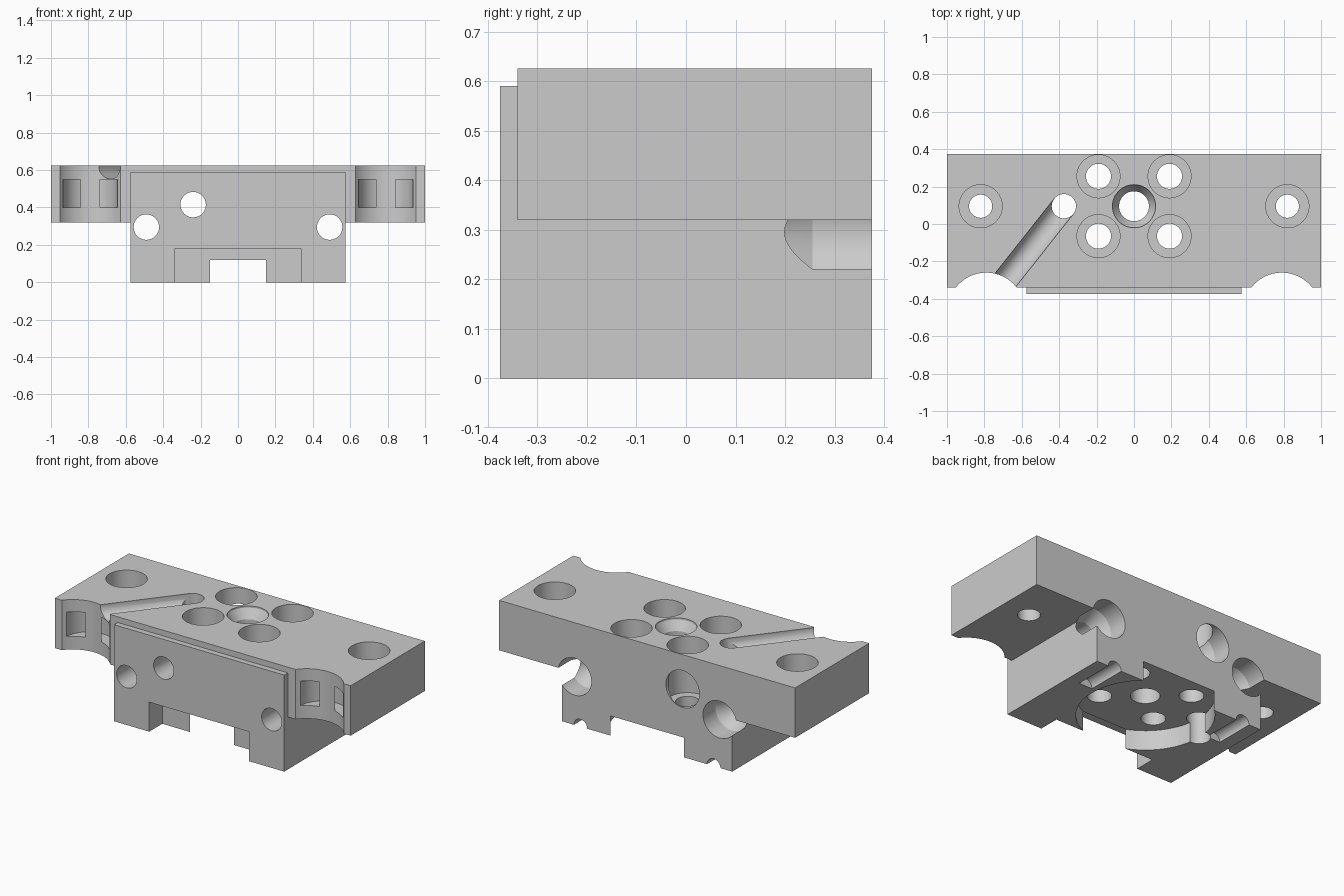
import bpy, bmesh, math
from mathutils import Vector

old = bpy.data.objects.get("Cube")
if old:
    bpy.data.objects.remove(old, do_unlink=True)

grey = bpy.data.materials.new("plain grey")
grey.use_nodes = True
grey.diffuse_color = (0.6, 0.6, 0.6, 1)
grey.node_tree.nodes["Principled BSDF"].inputs["Base Color"].default_value = (0.6, 0.6, 0.6, 1)


def finish(name, bm):
    bmesh.ops.recalc_face_normals(bm, faces=bm.faces)
    mesh = bpy.data.meshes.new(name)
    bm.to_mesh(mesh)
    bm.free()
    ob = bpy.data.objects.new(name, mesh)
    bpy.context.collection.objects.link(ob)
    mesh.materials.append(grey)
    return ob


def box(name, lo, hi):
    bm = bmesh.new()
    bmesh.ops.create_cube(bm, size=1)
    for v in bm.verts:
        v.co = [(a + b) / 2 + c * (b - a) for a, b, c in zip(lo, hi, v.co)]
    return finish(name, bm)


def lathe(name, profile, loc, direction=(0, 0, 1), closed=False, steps=64):
    """Spin a (radius, height) profile round an axis through loc."""
    bm = bmesh.new()
    vs = [bm.verts.new((r, 0, z)) for r, z in profile]
    pairs = list(zip(vs, vs[1:])) + ([(vs[-1], vs[0])] if closed else [])
    edges = [bm.edges.new(p) for p in pairs]
    bmesh.ops.spin(bm, geom=vs + edges, cent=(0, 0, 0), axis=(0, 0, 1),
                   angle=math.tau, steps=steps)
    bmesh.ops.remove_doubles(bm, verts=bm.verts, dist=0.0001)
    rot = Vector((0, 0, 1)).rotation_difference(Vector(direction))
    for v in bm.verts:
        v.co = rot @ v.co + Vector(loc)
    return finish(name, bm)


def rod(name, r, length, loc, direction=(0, 0, 1), steps=64):
    return lathe(name, [(0, 0), (r, 0), (r, length), (0, length)], loc, direction, steps=steps)


def combine(target, tool, operation="DIFFERENCE"):
    mod = target.modifiers.new(tool.name, "BOOLEAN")
    mod.operation, mod.solver, mod.object = operation, "EXACT", tool
    tool.hide_render = True
    bpy.context.view_layer.objects.active = target
    bpy.ops.object.modifier_apply(modifier=mod.name)
    bpy.data.objects.remove(tool, do_unlink=True)


# Wide upper bar joined to the lower block with its raised front plate
body = box("mounting_block", (-1, -0.34, 0.32), (1, 0.375, 0.625))
combine(body, box("lower_block", (-0.575, -0.375, 0), (0.575, 0.375, 0.59)), "UNION")

# Underside: round pocket open at the back, and the front recess
combine(body, rod("round_pocket", 0.375, 0.22, (0, 0.095, -0.1), steps=96))
combine(body, box("front_recess", (-0.3375, -0.5, -0.1), (0.3375, -0.249, 0.18)))


def screw_hole(x, y, r, floor):
    top = 0.7
    combine(body, lathe("screw_hole", [(0, -0.1), (r, -0.1), (r, floor), (0.115, floor),
                                       (0.115, top), (0, top)], (x, y, 0)))


# Mirrored features on both sides
for side in (-1, 1):
    screw_hole(side * 0.82, 0.095, 0.062, 0.45)
    for y in (0.255, -0.065):
        screw_hole(side * 0.19, y, 0.067, 0.28)
    # Front scallop with a curved strap channel behind it
    combine(body, rod("scallop", 0.206, 1, (side * 0.79, -0.466, 0), steps=96))
    combine(body, lathe("strap_channel", [(0.075, 0.4), (0.145, 0.4), (0.145, 0.55), (0.075, 0.55)],
                        (side * 0.79, -0.32, 0), closed=True))
    # Pin groove under the back edge
    combine(body, rod("pin_groove", 0.045, 0.27, (side * 0.45, 0.4, 0), (0, -1, 0)))

# Countersunk centre hole and plain vertical hole
combine(body, lathe("centre_hole", [(0, 0), (0.08, 0), (0.08, 0.56), (0.115, 0.615),
                                    (0.115, 0.7), (0, 0.7)], (0, 0.095, 0)))
combine(body, rod("wire_hole", 0.065, 0.9, (-0.375, 0.095, -0.1)))

# Diagonal wire groove in the top
combine(body, rod("wire_groove", 0.066, 0.8, (-0.375, 0.095, 0.618), (-0.57, -0.72, 0)))

# Front-to-back holes, wide with a tapered floor at the back
for x, z in ((-0.49, 0.295), (0.49, 0.295), (-0.24, 0.415)):
    combine(body, lathe("long_hole", [(0, 0), (0.113, 0), (0.113, 0.145), (0.068, 0.235),
                                      (0.068, 0.9), (0, 0.9)], (x, 0.4, z), (0, -1, 0)))

# Smooth round walls, sharp edges
bpy.ops.object.select_all(action="DESELECT")
body.select_set(True)
bpy.context.view_layer.objects.active = body
bpy.ops.object.shade_smooth_by_angle(angle=math.radians(25))
